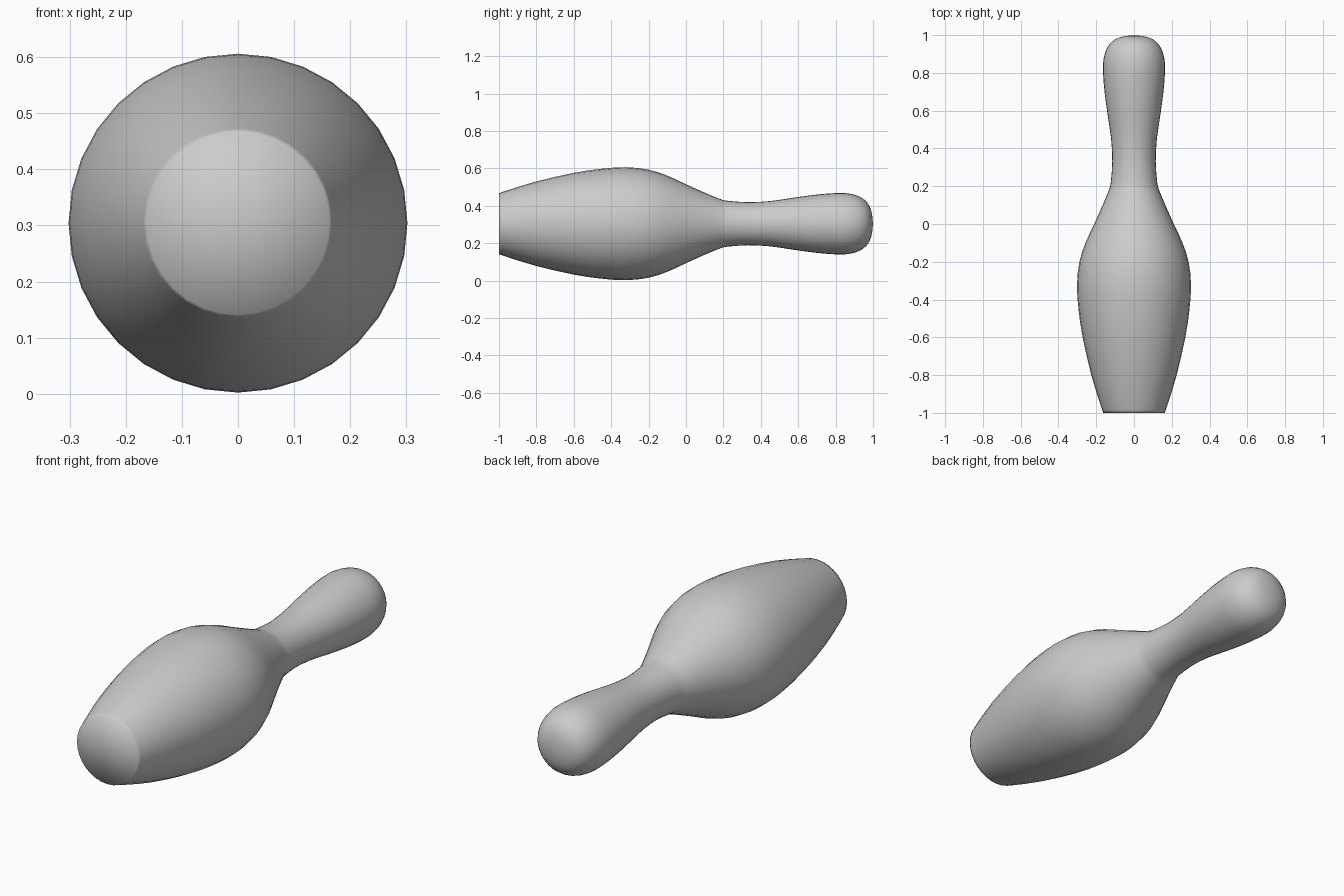
import bpy, bmesh, math

if "Cube" in bpy.data.objects:
    bpy.data.objects.remove(bpy.data.objects["Cube"])

SEGMENTS = 32
AXIS_Z = 0.304

# Pin profile: (position along y, radius), from base to head
profile = [(-1.0, 0.163), (-0.95, 0.18), (-0.8, 0.226), (-0.6, 0.272), (-0.45, 0.294),
           (-0.32, 0.302), (-0.2, 0.289), (-0.1, 0.257), (0.0, 0.211), (0.1, 0.166),
           (0.18, 0.133), (0.22, 0.123), (0.33, 0.115), (0.45, 0.121), (0.58, 0.140),
           (0.7, 0.156), (0.8, 0.164), (0.86, 0.163), (0.91, 0.152), (0.95, 0.131),
           (0.98, 0.097), (0.995, 0.05)]

bm = bmesh.new()


def ring(y, r):
    angles = [2 * math.pi * i / SEGMENTS for i in range(SEGMENTS)]
    return [bm.verts.new((r * math.cos(a), y, AXIS_Z + r * math.sin(a))) for a in angles]


def smooth_profile(points):
    """Catmull-Rom style subdivision: one midpoint per span."""
    out = []
    for i in range(len(points) - 1):
        p0, p1 = points[max(i - 1, 0)], points[i]
        p2, p3 = points[i + 1], points[min(i + 2, len(points) - 1)]
        mid = [(9 * (b + c) - a - d) / 16 for a, b, c, d in zip(p0, p1, p2, p3)]
        out += [p1, tuple(mid)]
    return out + [points[-1]]


# Lathed body
rings = [ring(y, r) for y, r in smooth_profile(profile)]
for a, b in zip(rings, rings[1:]):
    for i in range(SEGMENTS):
        j = (i + 1) % SEGMENTS
        bm.faces.new((a[i], a[j], b[j], b[i]))

# Flat base and rounded tip
for loop, y in ((rings[0], -1.0), (rings[-1], 1.0)):
    tip = bm.verts.new((0, y, AXIS_Z))
    for i in range(SEGMENTS):
        bm.faces.new((loop[i], loop[(i + 1) % SEGMENTS], tip))

bmesh.ops.recalc_face_normals(bm, faces=bm.faces)
for f in bm.faces:
    f.smooth = True

mesh = bpy.data.meshes.new("pin")
bm.to_mesh(mesh)
bm.free()
pin = bpy.data.objects.new("pin", mesh)
bpy.context.collection.objects.link(pin)
